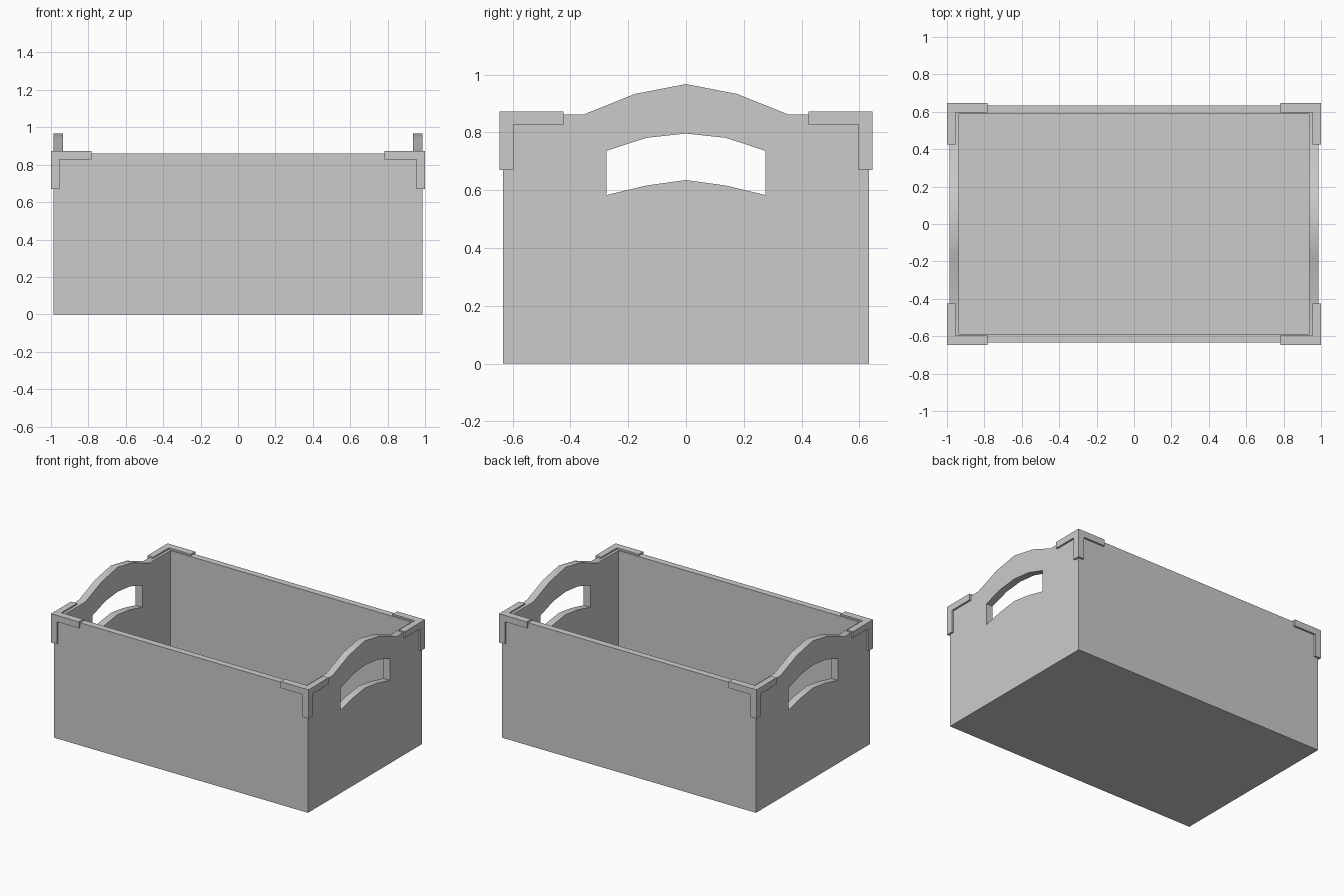
import bpy
import bmesh
from math import radians
from mathutils import Vector

if "Cube" in bpy.data.objects:
    bpy.data.objects.remove(bpy.data.objects["Cube"], do_unlink=True)

# Single flat colour
grey = bpy.data.materials.new("plain_grey")
grey.use_nodes = True
COLOUR = (0.6, 0.6, 0.6, 1)
grey.diffuse_color = COLOUR
grey.node_tree.nodes["Principled BSDF"].inputs["Base Color"].default_value = COLOUR


def finish(bm, name):
    bmesh.ops.recalc_face_normals(bm, faces=bm.faces)
    mesh = bpy.data.meshes.new(name)
    bm.to_mesh(mesh)
    bm.free()
    mesh.materials.append(grey)
    obj = bpy.data.objects.new(name, mesh)
    bpy.context.collection.objects.link(obj)
    return obj


def prism(name, profile, half_x):
    """Extrude a (y, z) outline along x, centred."""
    bm = bmesh.new()
    face = bm.faces.new([bm.verts.new((-half_x, y, z)) for y, z in profile])
    made = bmesh.ops.extrude_face_region(bm, geom=[face])["geom"]
    moved = [v for v in made if isinstance(v, bmesh.types.BMVert)]
    bmesh.ops.translate(bm, verts=moved, vec=(2 * half_x, 0, 0))
    return finish(bm, name)


def mirrored(half):
    """Complete a right-to-centre arch with its mirror image."""
    return half + [(-y, z) for y, z in reversed(half[:-1])]


def cut(obj, cutter):
    cutter.hide_render = True
    mod = obj.modifiers.new("cut", "BOOLEAN")
    mod.operation, mod.solver, mod.object = "DIFFERENCE", "EXACT", cutter
    with bpy.context.temp_override(object=obj, active_object=obj):
        bpy.ops.object.modifier_apply(modifier=mod.name)
    bpy.data.objects.remove(cutter, do_unlink=True)


# Crate: outline with arched handle rising above the rim
RIM, FLOOR = 0.861, 0.015
arch = mirrored([(0.633, RIM), (0.356, RIM), (0.177, 0.933), (0, 0.967)])
crate = prism("crate_body", [(-0.633, 0), (0.633, 0)] + arch, 0.987)

# Hollow interior, leaving walls and a thin floor
inside = [(-0.587, FLOOR), (0.587, FLOOR), (0.587, 1.2), (-0.587, 1.2)]
cut(crate, prism("interior_cutter", inside, 0.936))

# Arched hand holes through both end walls
upper = mirrored([(0.275, 0.736), (0.138, 0.781), (0, 0.796)])
lower = mirrored([(0.275, 0.583), (0.138, 0.616), (0, 0.635)])
cut(crate, prism("hand_hole_cutter", upper + lower[::-1], 1.2))

# Soft shading along the arches, sharp elsewhere
bpy.ops.object.select_all(action="DESELECT")
crate.select_set(True)
bpy.context.view_layer.objects.active = crate
bpy.ops.object.shade_smooth_by_angle(angle=radians(30))


# Corner brackets: a small block with three arms grown from it
def bracket(name, sx, sy):
    bm = bmesh.new()
    bmesh.ops.create_cube(bm, size=1)
    bmesh.ops.scale(bm, verts=bm.verts, vec=(0.045, 0.05, 0.045))
    bmesh.ops.translate(bm, verts=bm.verts, vec=(0.9775, 0.621, 0.8495))
    bm.normal_update()
    for arm in (Vector((-0.171, 0, 0)), Vector((0, -0.172, 0)), Vector((0, 0, -0.158))):
        face = max(bm.faces[:], key=lambda f: (round(f.normal.dot(arm.normalized()), 3),
                                               f.calc_center_median().length))
        grown = bmesh.ops.extrude_discrete_faces(bm, faces=[face])["faces"][0]
        bmesh.ops.translate(bm, verts=grown.verts[:], vec=arm)
        bm.normal_update()
    bmesh.ops.scale(bm, verts=bm.verts, vec=(sx, sy, 1))
    finish(bm, name)


for sx, side in ((1, "left"), (-1, "right")):
    for sy, end in ((-1, "front"), (1, "back")):
        bracket(f"{end}_{side}_corner_bracket", sx, sy)
